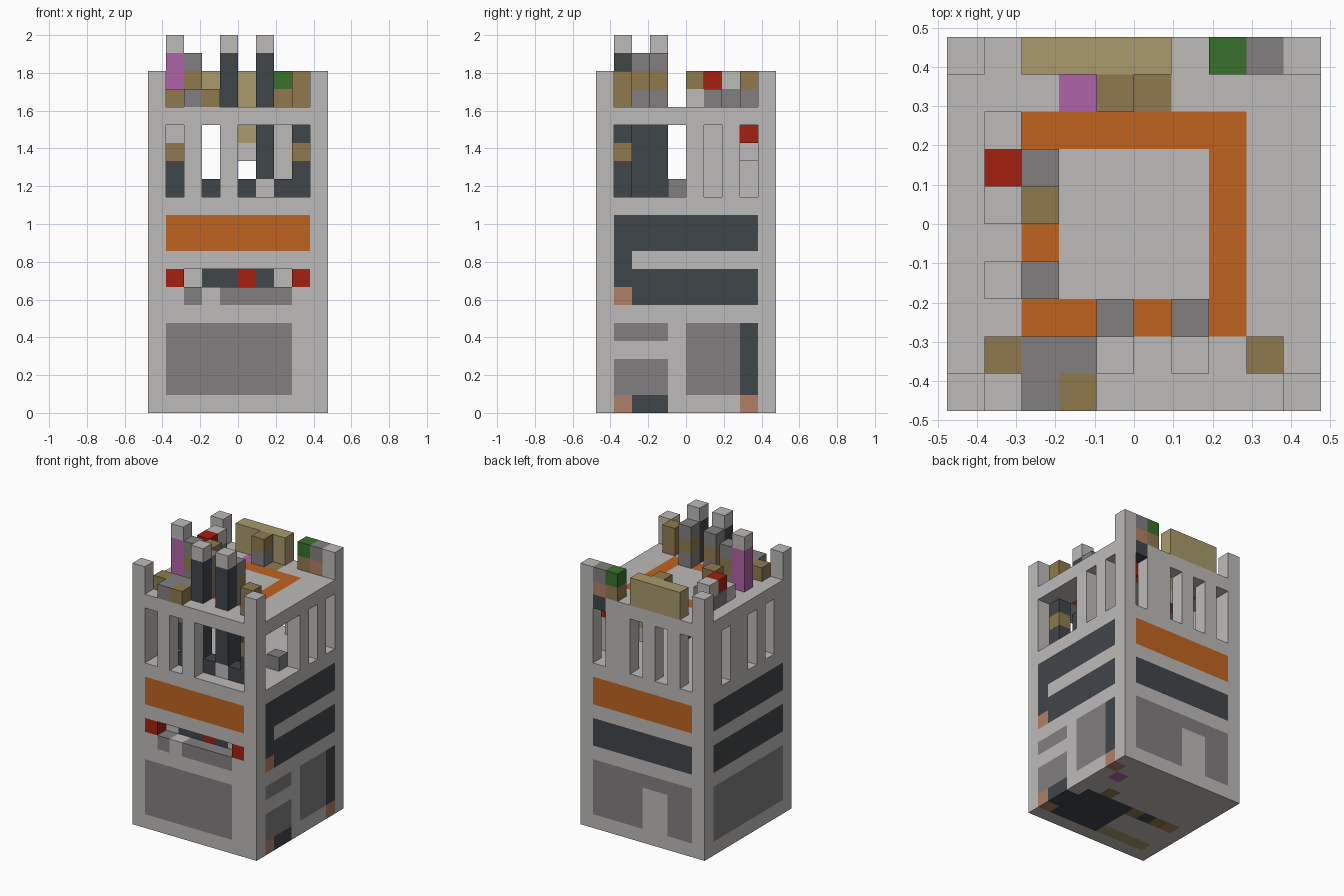
import bpy, bmesh
from mathutils import Vector

if "Cube" in bpy.data.objects:
    bpy.data.objects.remove(bpy.data.objects["Cube"], do_unlink=True)

U = 2 / 21  # block size


def srgb(r, g, b):
    return tuple((c / 255 / 12.92) if c < 11 else ((c / 255 + 0.055) / 1.055) ** 2.4
                 for c in (r, g, b)) + (1.0,)


PALETTE = {
    "light": srgb(190, 187, 185), "dark": srgb(64, 70, 74), "gray": srgb(130, 127, 128),
    "orange": srgb(192, 100, 32), "red": srgb(165, 32, 15), "brown": srgb(144, 122, 78),
    "tan": srgb(168, 155, 108), "purple": srgb(176, 100, 168), "green": srgb(58, 112, 45),
    "salmon": srgb(176, 128, 102),
}
MATS = {}
for name, col in PALETTE.items():
    m = bpy.data.materials.new(name + "_block")
    m.use_nodes = True
    m.diffuse_color = col
    bsdf = m.node_tree.nodes["Principled BSDF"]
    bsdf.inputs["Base Color"].default_value = col
    bsdf.inputs["Roughness"].default_value = 0.9
    MATS[name] = m
NAMES = list(PALETTE)

grid = {}  # cell -> (part, colour)


def span(v):
    return range(v[0], v[1] + 1) if isinstance(v, tuple) else (v,)


def fill(part, x, y, z, colour):
    """Fill inclusive ranges of cells; colour None carves them away."""
    for i in span(x):
        for j in span(y):
            for k in span(z):
                if colour is None:
                    grid.pop((i, j, k), None)
                else:
                    grid[i, j, k] = (part, colour)


def stack(part, x, y, z, colours):
    """Column of blocks rising from z."""
    for n, c in enumerate(colours.split()):
        fill(part, x, y, z + n, c)


ALL, MID = (0, 9), (1, 8)
W = "tower_body"

# Solid lower body, open gallery with slotted walls, roof
fill(W, ALL, ALL, (0, 16), "light")
fill(W, MID, MID, (12, 15), None)
GAL = (12, 15)
for x in (1, 3, (5, 8)):
    fill(W, x, 0, GAL, None)
for x in (1, 3, 5, 8):
    fill(W, x, 9, GAL, None)
for y in ((1, 4), 6, 8):
    fill(W, 9, y, GAL, None)
for y in (2, 4, 7):
    fill(W, 0, y, GAL, None)

# Coloured bands on the sides
for y in (0, 9):
    fill(W, MID, y, (9, 10), "orange")
for x in (0, 9):
    fill(W, x, MID, (9, 10), "dark")
    fill(W, x, MID, (6, 7), "dark")
fill(W, MID, 9, (6, 7), "dark")

# Front panel, lower trim and recessed slot
fill(W, (1, 7), 0, (1, 4), "gray")
fill(W, 2, 0, 6, "gray")
fill(W, (4, 7), 0, 6, "gray")
fill(W, (2, 7), 0, 7, None)
for x, c in enumerate("red light dark dark red dark light red".split(), 1):
    fill(W, x, 1, 7, c)
for x in (1, 8):
    fill(W, x, 0, 7, "red")

# Back arch and left-hand panel
fill(W, MID, 9, (1, 4), "gray")
fill(W, (3, 4), 9, (1, 3), "light")
fill(W, 0, MID, (1, 4), "gray")

# Panels on the +x side
fill(W, 9, 1, 8, "dark")
fill(W, 9, 1, 6, "salmon")
fill(W, 9, (1, 3), 4, "gray")
fill(W, 9, (1, 3), (1, 2), "gray")
fill(W, 9, (5, 7), (1, 4), "gray")
fill(W, 9, 8, (1, 4), "dark")
fill(W, 9, (2, 3), 0, "dark")
for y in (1, 8):
    fill(W, 9, y, 0, "salmon")

# Underside patches
fill(W, (5, 8), (1, 4), 0, "dark")
fill(W, (1, 4), 1, 0, "tan")
for x, c in enumerate("salmon brown dark brown".split(), 1):
    fill(W, x, 4, 0, c)
fill(W, 7, 5, 0, "brown")
fill(W, 8, 7, 0, "purple")

# Roof ring and inlays
fill(W, (2, 7), (2, 7), 16, "orange")
fill(W, (3, 6), (3, 6), 16, "light")
fill(W, 3, 8, 16, "purple")
fill(W, 5, 8, 16, "brown")
fill(W, 8, 9, 16, "dark")

# Corner posts
for x in (0, 9):
    for y in (0, 9):
        fill("corner_posts", x, y, (17, 18), "light")

# Blocks inside the gallery
G = "gallery_blocks"
stack(G, 6, 1, 12, "light dark dark dark")
fill(G, 4, 1, GAL, "dark")
fill(G, 6, (2, 3), GAL, "dark")
stack(G, 8, 1, 12, "dark dark brown dark")
stack(G, 1, 3, 12, "dark dark brown light")
for x in (3, 5, 7):
    fill(G, x, 1, 12, "dark")
fill(G, 8, 4, 12, "gray")
stack(G, 5, 8, 14, "light tan")
fill(G, 8, 8, 15, "red")

# Tall roof chimneys with their backing columns
C = "roof_chimneys"
for x in (4, 6):
    stack(C, x, 1, 17, "dark dark dark light")
    stack(C, x, 2, 17, "gray brown gray")
stack(C, 1, 3, 17, "purple purple purple light")
stack(C, 2, 3, 17, "gray brown gray")

# Low roof blocks
R = "roof_blocks"
fill(R, (2, 5), 9, (17, 18), "tan")
stack(R, 7, 9, 17, "brown green")
stack(R, 8, 9, 17, "salmon gray")
stack(R, 4, 8, 17, "gray brown")
stack(R, 8, 1, 17, "brown brown")
stack(R, 1, 1, 17, "brown")
fill(R, 2, (0, 1), 17, "gray")
stack(R, 3, 0, 17, "brown")
stack(R, 3, 1, 17, "gray")
stack(R, 1, 5, 17, "light")
stack(R, 1, 6, 17, "gray red")
stack(R, 1, 7, 17, "gray light")
stack(R, 2, 5, 17, "light brown")
stack(R, 2, 6, 17, "gray")


def build(part):
    """Skin one part: only block sides that touch open air."""
    bm = bmesh.new()
    for cell, (p, colour) in grid.items():
        if p != part:
            continue
        centre = Vector(cell) + Vector((0.5, 0.5, 0.5))
        for axis in range(3):
            for s in (-1, 1):
                n = Vector((0, 0, 0))
                n[axis] = s
                if tuple(int(a + b) for a, b in zip(cell, n)) in grid:
                    continue
                a = Vector((0, 0, 0))
                a[(axis + 1) % 3] = 0.5
                b = n.cross(a)
                mid = centre + n / 2 - Vector((5, 5, 0))
                f = bm.faces.new([bm.verts.new((mid + o) * U)
                                  for o in (a + b, b - a, -a - b, a - b)])
                f.material_index = NAMES.index(colour)
    bmesh.ops.remove_doubles(bm, verts=bm.verts[:], dist=U / 100)
    me = bpy.data.meshes.new(part)
    bm.to_mesh(me)
    bm.free()
    for m in MATS.values():
        me.materials.append(m)
    bpy.context.collection.objects.link(bpy.data.objects.new(part, me))


for part in (W, "corner_posts", G, C, R):
    build(part)
